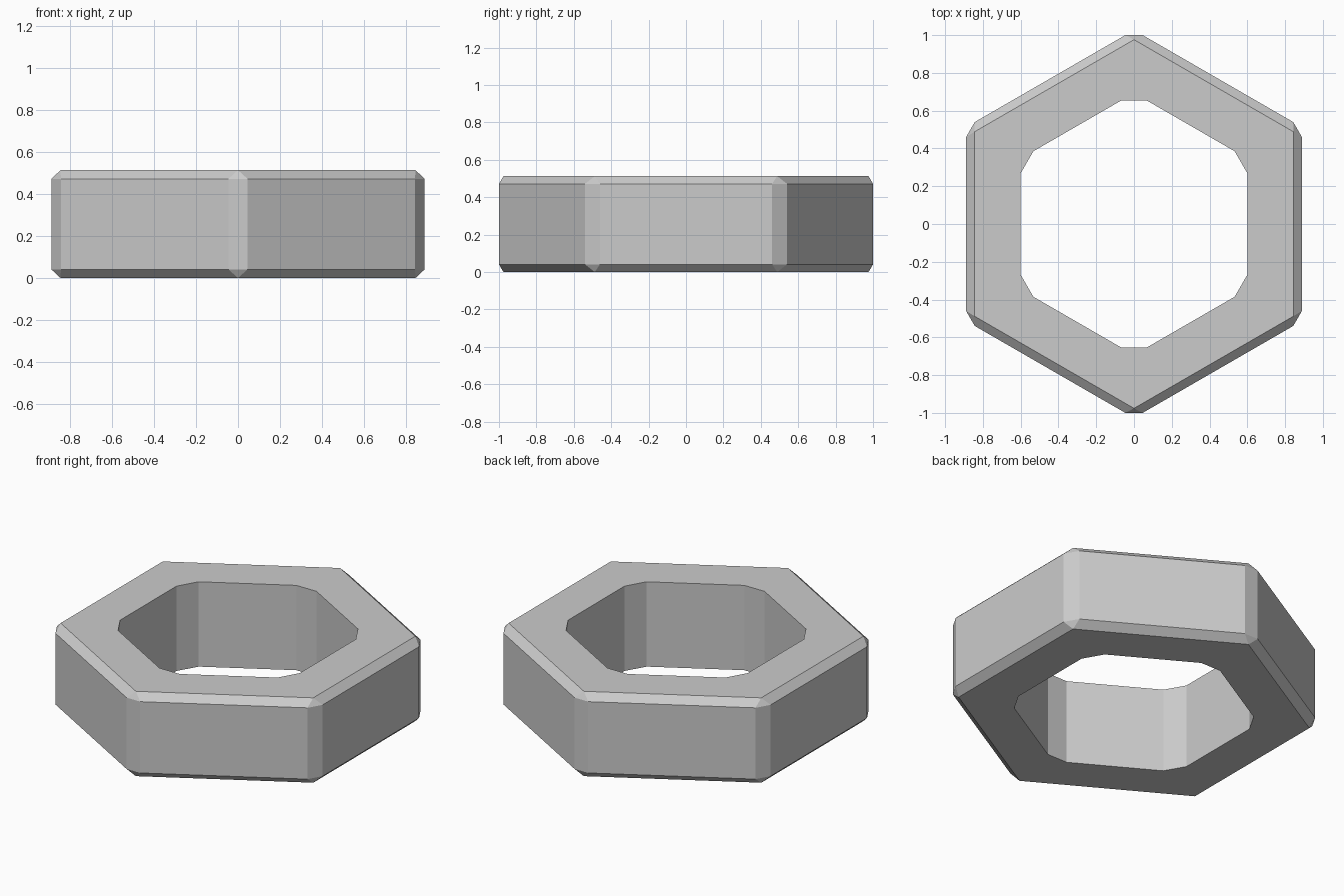
import bpy, bmesh, math

if "Cube" in bpy.data.objects:
    bpy.data.objects.remove(bpy.data.objects["Cube"])

HEIGHT = 0.513
BEVEL = 0.041


def ring(bm, apothem, corner, z):
    """Hexagon (flats facing +/-x) whose corners are cut at the given radius."""
    half = max(0.0, (apothem / math.cos(math.pi / 6) - corner) * math.tan(math.pi / 3))
    verts = []
    for i in range(6):
        a = math.pi / 2 + i * math.pi / 3
        for s in (-1, 1):
            verts.append(bm.verts.new((corner * math.cos(a) - s * half * math.sin(a),
                                       corner * math.sin(a) + s * half * math.cos(a), z)))
    return verts


bm = bmesh.new()
cap = 0.845
cap_corner = cap / math.cos(math.pi / 6)

# Cross-section of the nut: hole wall, flat caps, chamfers and outer wall
section = [(0.60, 0.654, 0), (cap, cap_corner, 0), (0.889, 1.0, BEVEL),
           (0.889, 1.0, HEIGHT - BEVEL), (cap, cap_corner, HEIGHT), (0.60, 0.654, HEIGHT)]
rings = [ring(bm, *p) for p in section]
for k, lower in enumerate(rings):
    upper = rings[(k + 1) % len(rings)]
    for i in range(12):
        j = (i + 1) % 12
        bm.faces.new((lower[i], lower[j], upper[j], upper[i]))

# Sharp cap corners collapse to single points
bmesh.ops.remove_doubles(bm, verts=bm.verts, dist=1e-4)
bmesh.ops.recalc_face_normals(bm, faces=bm.faces)

mesh = bpy.data.meshes.new("hex_nut")
bm.to_mesh(mesh)
bm.free()
bpy.context.collection.objects.link(bpy.data.objects.new("hex_nut", mesh))
